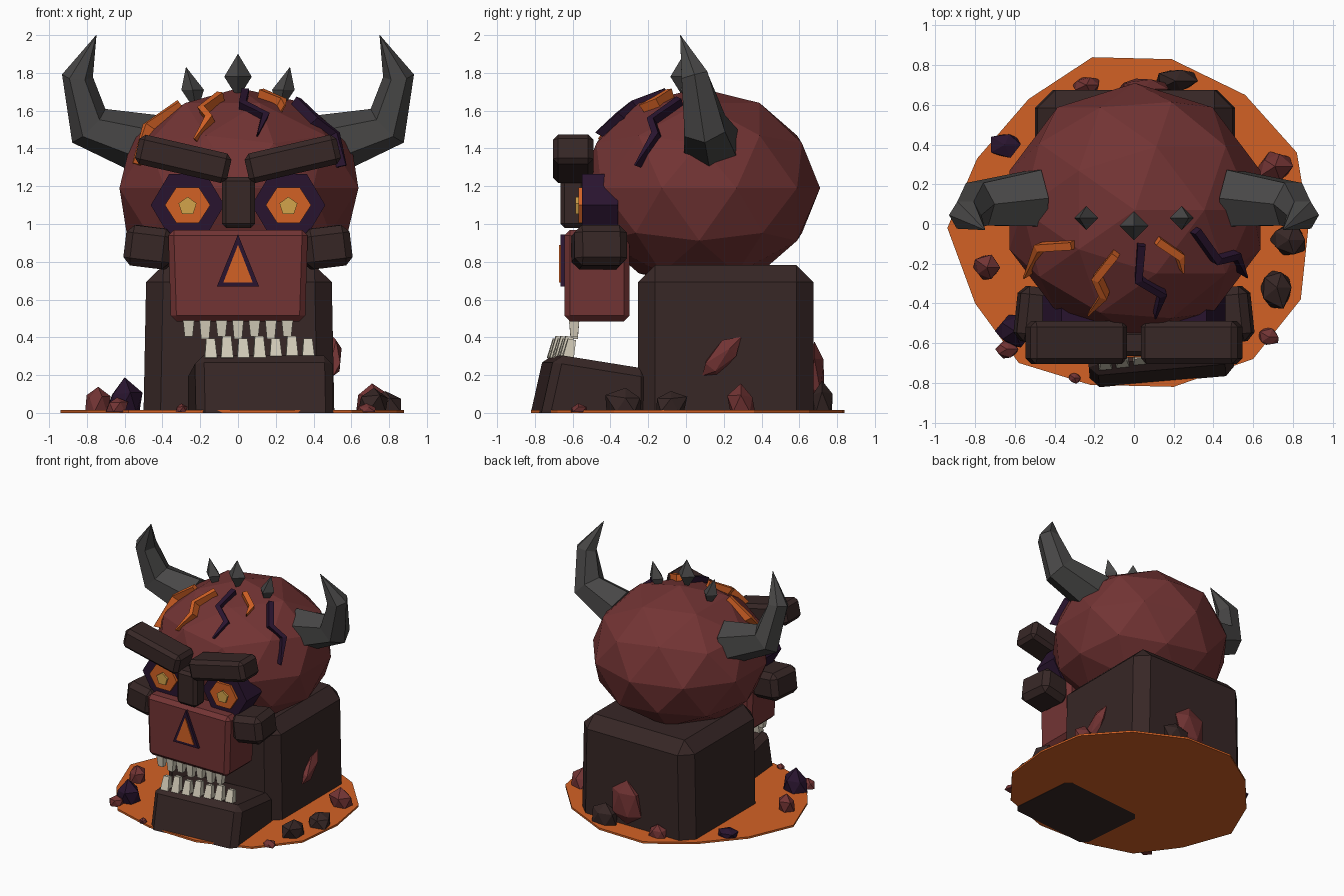
import bpy, bmesh, math, random
from mathutils import Vector, Matrix, Euler

random.seed(4)
cube = bpy.data.objects.get("Cube")
if cube:
    bpy.data.objects.remove(cube, do_unlink=True)


def material(name, r, g, b):
    mat = bpy.data.materials.new(name)
    mat.use_nodes = True
    mat.diffuse_color = (r, g, b, 1)
    bsdf = next(n for n in mat.node_tree.nodes if n.type == 'BSDF_PRINCIPLED')
    bsdf.inputs["Base Color"].default_value = (r, g, b, 1)
    return mat


red = material("dark red stone", .17, .034, .034)
brown = material("dark brown stone", .038, .02, .019)
grey = material("charcoal horn", .065, .063, .062)
purple = material("dark purple stone", .022, .007, .028)
orange = material("glowing orange", .65, .12, .018)
yellow = material("pale gold", .65, .37, .07)
bone = material("bone", .66, .61, .49)


def finish(name, bm, mat):
    bmesh.ops.recalc_face_normals(bm, faces=bm.faces[:])
    mesh = bpy.data.meshes.new(name)
    bm.to_mesh(mesh)
    bm.free()
    mesh.materials.append(mat)
    obj = bpy.data.objects.new(name, mesh)
    bpy.context.collection.objects.link(obj)
    return obj


def block(name, mat, centre, size, rot=(0, 0, 0), bevel=.03, shape=None, flat_base=False):
    """Box with chamfered edges; shape may move corners before the chamfer."""
    bm = bmesh.new()
    bmesh.ops.create_cube(bm, size=1)
    for v in bm.verts:
        v.co = Vector(a * b for a, b in zip(v.co, size))
    low = [e for e in bm.edges if all(v.co.z < 0 for v in e.verts)]
    if shape:
        for v in bm.verts:
            shape(v.co)
    if bevel:
        edges = [e for e in bm.edges if not (flat_base and e in low)]
        bmesh.ops.bevel(bm, geom=edges, offset=bevel, segments=1, affect='EDGES')
    turn = Euler([math.radians(a) for a in rot]).to_matrix().to_4x4()
    bm.transform(Matrix.Translation(centre) @ turn)
    return finish(name, bm, mat)


def skin(name, mat, rings):
    """Solid through equal rings of points, capped at both ends."""
    bm = bmesh.new()
    loops = [[bm.verts.new(p) for p in ring] for ring in rings]
    n = len(loops[0])
    for a, b in zip(loops, loops[1:]):
        for i in range(n):
            j = (i + 1) % n
            bm.faces.new((a[i], a[j], b[j], b[i]))
    bm.faces.new(loops[0])
    bm.faces.new(loops[-1])
    bmesh.ops.remove_doubles(bm, verts=bm.verts[:], dist=.0005)
    return finish(name, bm, mat)


def plate(name, mat, outline, front, back):
    """Flat shape facing the front."""
    return skin(name, mat, [[(x, y, z) for x, z in outline] for y in (front, back)])


def polygon(n, x, z, rx, rz, start=0):
    angles = [math.radians(start) + math.tau * i / n for i in range(n)]
    return [(x + rx * math.cos(a), z + rz * math.sin(a)) for a in angles]


def rock(name, mat, centre, size, rot=(0, 0, 0)):
    bm = bmesh.new()
    bmesh.ops.create_icosphere(bm, subdivisions=1, radius=1)
    turn = Euler([math.radians(a) for a in rot]).to_matrix()
    for v in bm.verts:
        v.co *= random.uniform(.8, 1.15)
        v.co = turn @ Vector(a * b for a, b in zip(v.co, size)) + Vector(centre)
        v.co.z = max(v.co.z, .006)
    return finish(name, bm, mat)


# Lava pool
rim = [(-.21, .84), (.19, .83), (.56, .65), (.82, .36), (.88, 0), (.84, -.38), (.6, -.68),
       (.2, -.82), (-.22, -.81), (-.58, -.7), (-.8, -.4), (-.94, -.02), (-.79, .33), (-.53, .63)]
skin("lava_pool", orange, [[(x, y, z) for x, y in rim] for z in (0, .015)])


# Neck block and lower jaw
def narrow_top(co):
    if co.z > 0:
        co.x *= .97


def slope_jaw(co):
    if co.z > 0:
        if co.y > 0:
            co.z -= .08
        else:
            co.y += .07


block("neck_block", brown, (.005, .21, .392), (1.01, .93, .78), bevel=.09,
      shape=narrow_top, flat_base=True)
block("lower_jaw", brown, (.12, -.51, .155), (.73, .57, .312), (0, 0, 5), .045,
      slope_jaw, True)

# Skull
SKULL = Vector((.005, .07, 1.19))
RADII = Vector((.665, .64, .53))
bm = bmesh.new()
bmesh.ops.create_icosphere(bm, subdivisions=2, radius=1)
bm.transform(Matrix.Translation(SKULL) @ Matrix.Diagonal((*RADII, 1)))
finish("skull", bm, red)


# Muzzle and bridge
def narrow_base(co):
    if co.z < 0:
        co.x *= .96


block("muzzle", red, (0, -.472, .727), (.74, .345, .485), bevel=.03, shape=narrow_base)
block("nose_bridge", brown, (.002, -.6, 1.115), (.175, .13, .27), bevel=.022)
plate("nose_rim", purple, [(0, .945), (-.112, .668), (.112, .668)], -.665, -.62)
plate("nose_glow", orange, [(0, .89), (-.078, .69), (.078, .69)], -.672, -.63)

# Brows, cheeks, eyes and horns on both sides
HORN = [((.48, .13, 1.42), .165), ((.79, .1, 1.52), .125),
        ((.85, .045, 1.785), .082), ((.75, -.03, 2), .001)]
for side, s in (("left", 1), ("right", -1)):
    block(side + "_brow", brown, (s * .29, -.597, 1.345), (.5, .215, .16),
          (0, -s * 13, 0), .028)
    block(side + "_cheek", brown, (s * .465, -.46, .877), (.25, .28, .215),
          (0, -s * 7, s * 6), .04)
    x, z = s * .267, 1.1
    plate(side + "_eye_socket", purple, polygon(6, x, z, .195, .19), -.55, -.36)
    plate(side + "_eye_glow", orange, polygon(6, x, z, .12, .108), -.57, -.5)
    plate(side + "_pupil", yellow, polygon(5, x, z - .006, .05, .05, 90), -.585, -.5)

    rings = []
    for i, (p, r) in enumerate(HORN):
        before, after = HORN[max(i - 1, 0)][0], HORN[min(i + 1, len(HORN) - 1)][0]
        along = (Vector(after) - Vector(before)).normalized()
        across = along.cross(Vector((0, 1, 0))).normalized()
        depth = along.cross(across)
        ring = [Vector(p) + across * a + depth * b for a, b in polygon(6, 0, 0, r, r)]
        rings.append([(s * q.x, q.y, q.z) for q in ring])
    skin(side + "_horn", grey, rings)

# Crown spikes
for name, x, y, z, r, lean in (("middle", 0, -.01, 1.78, .073, 0),
                               ("left", .24, .03, 1.71, .06, .035),
                               ("right", -.24, .03, 1.71, .06, -.035)):
    levels = ((-.1, .01, -.5), (0, r, 0), (.12, .001, 1))
    skin(name + "_spike", grey, [[(a + lean * t, b, z + h) for a, b in polygon(4, x, y, w, w)]
                                 for h, w, t in levels])


# Cracks laid over the skull
def crack(name, mat, points):
    path = []
    for p in points:
        d = Vector(p) - SKULL
        unit = Vector(a / b for a, b in zip(d, RADII))
        path.append((SKULL + d / unit.length * 1.015, d.normalized()))
    rings = []
    for i, (p, normal) in enumerate(path):
        last = i == len(path) - 1
        along = path[min(i + 1, len(path) - 1)][0] - path[max(i - 1, 0)][0]
        out = along.cross(normal).normalized() * (.004 if last else .02)
        lift = normal * .012
        rings.append([p + out + lift, p - out + lift, p - out - lift * 4, p + out - lift * 4])
    skin(name, mat, rings)


crack("front_right_crack", orange,
      [(-.1, -.17, 1.72), (-.21, -.31, 1.65), (-.15, -.36, 1.56), (-.24, -.48, 1.46)])
crack("front_left_crack", purple,
      [(.04, -.12, 1.74), (.025, -.31, 1.67), (.15, -.37, 1.59), (.11, -.49, 1.49)])
crack("short_left_crack", orange,
      [(.13, -.1, 1.74), (.25, -.18, 1.68), (.25, -.25, 1.63)])
crack("side_left_crack", purple,
      [(.33, -.04, 1.68), (.43, -.19, 1.56), (.54, -.17, 1.49), (.57, -.27, 1.31)])
crack("side_right_crack", orange,
      [(-.33, -.12, 1.67), (-.51, -.13, 1.54), (-.55, -.27, 1.32)])


# Teeth
def taper_tooth(co):
    if co.z > 0:
        co.x *= .7
        co.y *= .7


for i in range(7):
    k = i - 3
    tall = .1 if i % 2 else .085
    block(f"upper_tooth_{i + 1}", bone, (k * .087, -.592, .49 - tall / 2), (.06, .055, tall),
          (180, 0, 0), 0, taper_tooth)
    block(f"lower_tooth_{i + 1}", bone, (.112 + k * .086, -.655 + k * .013, .295 + tall / 2),
          (.066, .06, tall + .02), (-12, 0, 5), 0, taper_tooth)

# Rubble around the base
RUBBLE = [
    (purple, -.65, .4, .09, .07, .06), (purple, -.6, -.54, .1, .09, .13),
    (red, -.74, -.22, .075, .07, .11), (red, -.64, -.63, .06, .05, .07),
    (red, -.3, -.775, .035, .03, .04), (red, .68, -.57, .06, .05, .04),
    (red, .71, .29, .09, .08, .11), (brown, .78, -.08, .1, .09, .1),
    (brown, .72, -.32, .1, .11, .11), (brown, .21, .72, .11, .07, .13),
    (red, -.24, .7, .08, .05, .09),
]
for i, (mat, x, y, w, d, h) in enumerate(RUBBLE):
    rock(f"rubble_{i + 1}", mat, (x, y, h * .35), (w, d, h))

# Shards stuck to the neck block
rock("side_shard", red, (.505, .18, .29), (.045, .06, .15), (-45, 0, 0))
rock("back_shard", red, (.05, .68, .2), (.13, .055, .18))
